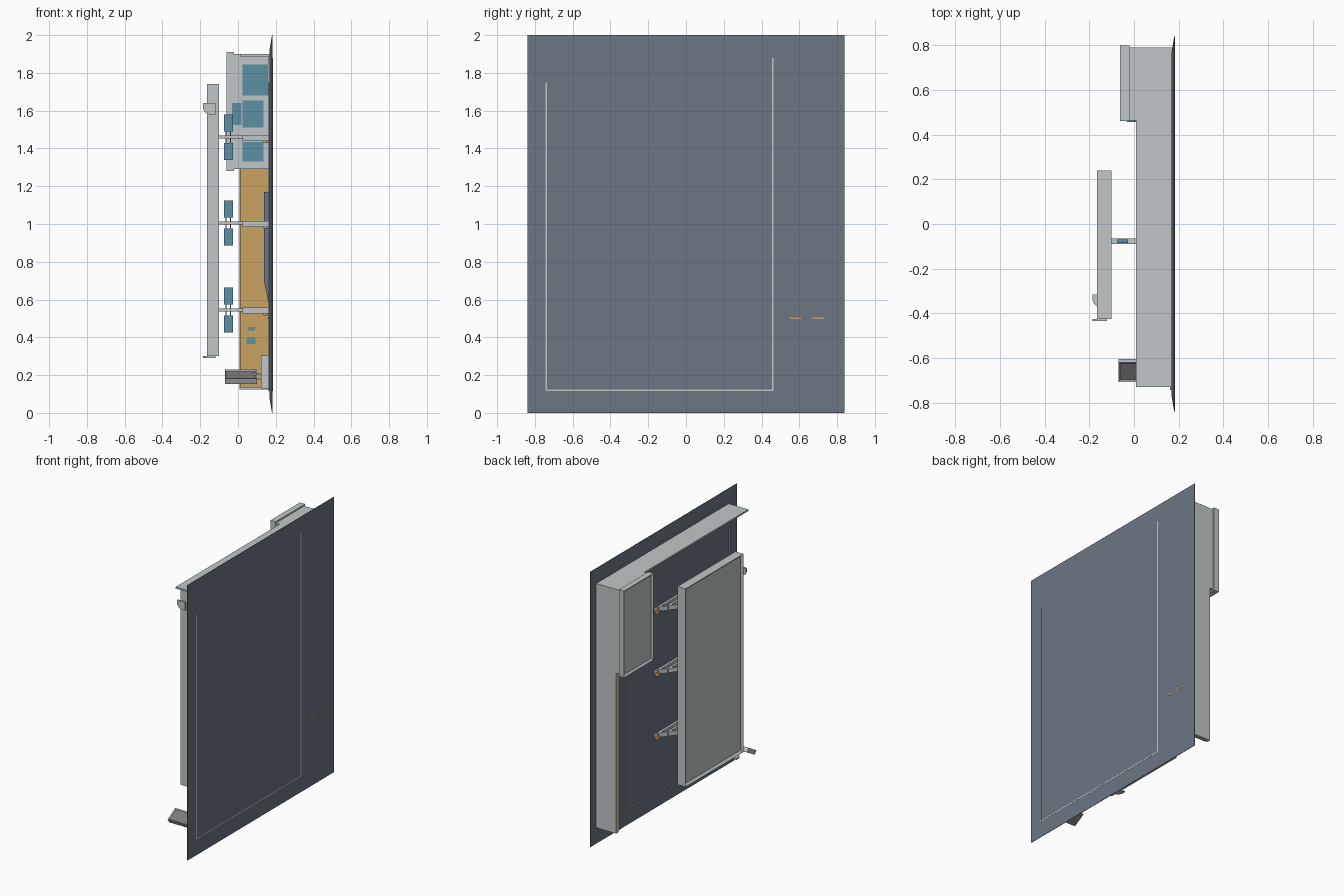
import bpy, bmesh, math
from mathutils import Vector

cube = bpy.data.objects.get("Cube")
if cube:
    bpy.data.objects.remove(cube, do_unlink=True)


def material(name, rgb):
    m = bpy.data.materials.new(name)
    m.use_nodes = True
    m.diffuse_color = (*rgb, 1)
    m.node_tree.nodes["Principled BSDF"].inputs["Base Color"].default_value = (*rgb, 1)
    return m


SLATE = material("slate", (0.15, 0.18, 0.23))
GREY = material("light grey", (0.53, 0.57, 0.58))
DARK = material("mid grey", (0.2, 0.2, 0.2))
ORANGE = material("orange", (0.6, 0.37, 0.12))
TEAL = material("teal", (0.1, 0.28, 0.37))


def finish(name, bm, mat):
    bmesh.ops.recalc_face_normals(bm, faces=bm.faces[:])
    me = bpy.data.meshes.new(name)
    bm.to_mesh(me)
    bm.free()
    me.materials.append(mat)
    ob = bpy.data.objects.new(name, me)
    bpy.context.scene.collection.objects.link(ob)
    return ob


def box_mesh(xs, ys, zs):
    bm = bmesh.new()
    bmesh.ops.create_cube(bm, size=1)
    for v in bm.verts:
        v.co = Vector([(r[0] + r[1]) / 2 + c * (r[1] - r[0])
                       for c, r in zip(v.co, (xs, ys, zs))])
    return bm


def box(name, xs, ys, zs, mat):
    return finish(name, box_mesh(xs, ys, zs), mat)


def recess(bm, direction, rim, depth):
    # Sink a rimmed recess into the face pointing along direction
    bm.normal_update()
    face = max(bm.faces, key=lambda f: f.normal.dot(direction))
    bmesh.ops.inset_region(bm, faces=[face], thickness=rim)
    for v in face.verts:
        v.co -= direction * depth
    return face


def prism(name, points, axis, span, mat):
    # Extrude a flat outline along an axis
    bm = bmesh.new()
    def place(p):
        co = list(p)
        co.insert(axis, span[0])
        return co
    face = bm.faces.new([bm.verts.new(place(p)) for p in points])
    out = bmesh.ops.extrude_face_region(bm, geom=[face])
    for v in out["geom"]:
        if isinstance(v, bmesh.types.BMVert):
            v.co[axis] = span[1]
    return finish(name, bm, mat)


# Large thin wall sheet, thinning towards its edges
wall = box_mesh((0.168, 0.183), (-0.84, 0.84), (0, 2))
recess(wall, Vector((-1, 0, 0)), 0.1, 0)
for v in wall.verts:
    if v.co.x < 0.17 and (abs(v.co.y) > 0.8 or abs(v.co.z - 1) > 0.95):
        v.co.x = 0.18
finish("wall_sheet", wall, SLATE)

# Thin trim lines set through the sheet
TRIM = (0.162, 0.184)
box("trim_front", TRIM, (-0.744, -0.736), (0.115, 1.75), GREY)
box("trim_back", TRIM, (0.456, 0.464), (0.115, 1.88), GREY)
box("trim_bottom", TRIM, (-0.744, 0.464), (0.115, 0.123), GREY)
for y in (0.58, 0.70):
    box("orange_slot", (0.16, 0.1845), (y - 0.03, y + 0.03), (0.497, 0.505), ORANGE)

# Cabinet shell: top shelf and back side with its liner
box("top_board", (0.01, 0.17), (-0.73, 0.79), (1.888, 1.9), GREY)
box("side_board", (0.008, 0.17), (0.765, 0.79), (0.125, 1.9), GREY)
box("side_liner", (0.01, 0.168), (0.745, 0.765), (0.135, 1.29), ORANGE)
prism("wedge_rib", [(0.168, 0.55), (0.168, 1.17), (0.137, 1.17), (0.137, 0.7)],
      1, (0.72, 0.744), SLATE)
box("liner_plate_small", (0.05, 0.09), (0.738, 0.746), (0.435, 0.455), TEAL)
box("liner_plate_large", (0.045, 0.092), (0.738, 0.746), (0.365, 0.4), TEAL)

# Upper compartment with a recessed door and teal side windows
box("upper_box", (-0.02, 0.168), (0.464, 0.79), (1.29, 1.9), GREY)
door = box_mesh((-0.062, -0.02), (0.462, 0.8), (1.28, 1.91))
recess(door, Vector((-1, 0, 0)), 0.018, 0.012)
finish("upper_door", door, GREY)
for x1, z0, z1 in ((0.168, 1.68, 1.845), (0.135, 1.51, 1.655), (0.135, 1.33, 1.435)):
    box("side_window", (0.025, x1), (0.458, 0.465), (z0, z1), TEAL)
box("door_latch", (-0.032, 0.018), (0.457, 0.466), (1.525, 1.64), TEAL)

# Tall swing panel with a recessed face
panel = box_mesh((-0.165, -0.1), (-0.425, 0.24), (0.3, 1.74))
recess(panel, Vector((-1, 0, 0)), 0.022, 0.015)
finish("tall_panel", panel, GREY)


def latch_outline(b0, b1):
    # Tab with one rounded-off corner
    d = (b1 - b0) * 0.5
    return [(-0.185, b1), (-0.185, b0 + d), (-0.175, b0 + d * 0.4),
            (-0.155, b0), (-0.12, b0), (-0.12, b1)]


prism("side_latch", latch_outline(1.58, 1.64), 1, (-0.435, -0.425), GREY)
prism("bottom_latch", latch_outline(-0.375, -0.315), 2, (0.29, 0.3), GREY)

# Three support arms, each spreading into a laddered bracket on the wall
for z in (1.46, 1.005, 0.545):
    box("arm_bar", (-0.1, 0.04), (-0.09, -0.065), (z - 0.008, z + 0.008), GREY)
    for y0, y1 in ((-0.09, -0.15), (-0.065, 0.12)):
        prism("bracket_rail", [(0.025, y0 - 0.01), (0.025, y0 + 0.01),
                               (0.168, y1 + 0.01), (0.168, y1 - 0.01)],
              2, (z - 0.02, z + 0.012), GREY)
    for t in (0.35, 0.65, 0.95):
        x = 0.025 + 0.143 * t
        box("bracket_rung", (x - 0.012, x + 0.005), (-0.09 - 0.06 * t, -0.065 + 0.185 * t),
            (z - 0.012, z + 0.008), GREY)
    box("bracket_block", (0.135, 0.16), (0.1, 0.125), (z - 0.03, z - 0.008), ORANGE)
    # Teal pads on stems above and below the arm
    for s in (-1, 1):
        zs = sorted((z + s * 0.03, z + s * 0.12))
        box("arm_pad", (-0.075, -0.027), (-0.085, -0.07), zs, TEAL)
        for x in (-0.063, -0.039):
            box("pad_stem", (x - 0.003, x + 0.003), (-0.081, -0.074),
                sorted((z, z + s * 0.035)), DARK)

# Tilted tray on its wall mount
tray = box_mesh((-0.085, 0.085), (-0.05, 0.05), (-0.016, 0.016))
recess(tray, Vector((0, 0, 1)), 0.01, 0.006)
tray_ob = finish("tilted_tray", tray, GREY)
tray_ob.data.materials.append(DARK)
for p in tray_ob.data.polygons:
    if p.normal.z < -0.5 or (p.normal.z > 0.5 and p.area > 0.005):
        p.material_index = 1
tray_ob.location = (0.015, -0.656, 0.192)
tray_ob.rotation_euler.x = math.radians(30)
for z in (0.18, 0.205):
    box("tray_arm", (0.08, 0.13), (-0.66, -0.645), (z - 0.005, z + 0.005), GREY)
box("tray_mount", (0.122, 0.168), (-0.7, -0.6), (0.13, 0.305), GREY)
